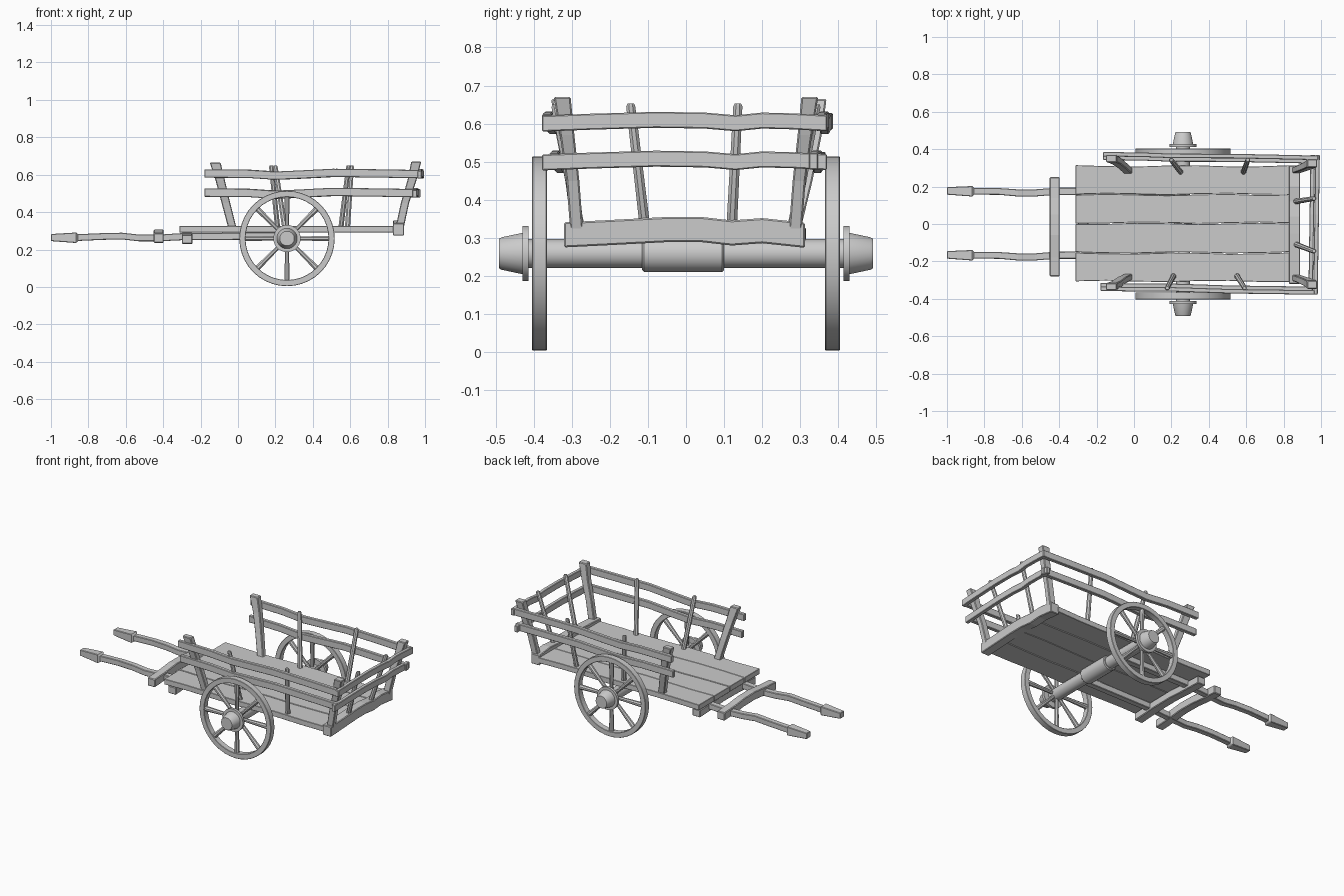
import bpy, bmesh, math
from mathutils import Vector

if "Cube" in bpy.data.objects:
    bpy.data.objects.remove(bpy.data.objects["Cube"])

X, Y, Z = Vector((1, 0, 0)), Vector((0, 1, 0)), Vector((0, 0, 1))


def finish(name, bm, bevel=0.0, smooth=False):
    bmesh.ops.recalc_face_normals(bm, faces=bm.faces)
    me = bpy.data.meshes.new(name)
    bm.to_mesh(me)
    bm.free()
    ob = bpy.data.objects.new(name, me)
    bpy.context.collection.objects.link(ob)
    if bevel:
        m = ob.modifiers.new("bevel", 'BEVEL')
        m.width, m.segments, m.limit_method = bevel, 1, 'ANGLE'
        m.angle_limit = math.radians(50)
    if smooth:
        bpy.ops.object.select_all(action='DESELECT')
        ob.select_set(True)
        bpy.context.view_layer.objects.active = ob
        bpy.ops.object.shade_smooth_by_angle(angle=math.radians(35))
    return ob


def loft(name, stations, u, v, n=4, bevel=0.004):
    """Skin sections (x, y, z, half width on u, half width on v); n=4 is a rectangle."""
    bm = bmesh.new()
    rings = []
    k = math.sqrt(2) if n == 4 else 1
    for x, y, z, a, b in stations:
        ring = []
        for i in range(n):
            t = 2 * math.pi * (i + 0.5) / n
            ring.append(bm.verts.new(Vector((x, y, z)) + u * (a * k * math.cos(t)) + v * (b * k * math.sin(t))))
        rings.append(ring)
    for r, s in zip(rings, rings[1:]):
        for i in range(n):
            j = (i + 1) % n
            bm.faces.new((r[i], r[j], s[j], s[i]))
    bm.faces.new(rings[0])
    bm.faces.new(rings[-1])
    return finish(name, bm, bevel if n == 4 else 0, n > 4)


def lathe(name, profile, n, ring=False):
    """Turn (radius, y) points about the axle line."""
    if not ring:
        return loft(name, [(AX, y, AZ, r, r) for r, y in profile], X, Z, n)
    bm = bmesh.new()
    rows = [[bm.verts.new((AX + r * math.cos(2 * math.pi * i / n), y, AZ + r * math.sin(2 * math.pi * i / n)))
             for r, y in profile] for i in range(n)]
    m = len(profile)
    for i in range(n):
        p, q = rows[i], rows[(i + 1) % n]
        for j in range(m):
            bm.faces.new((p[j], p[(j + 1) % m], q[(j + 1) % m], q[j]))
    return finish(name, bm, 0.002, True)


AX, AZ = 0.262, 0.259

# wheels with rim, spokes and hub caps
for s, side in ((-1, "front"), (1, "back")):
    lathe(side + "_wheel_rim", [(0.255, s * 0.365), (0.255, s * 0.404), (0.222, s * 0.404), (0.222, s * 0.365)], 40, True)
    for i in range(8):
        t = math.pi * i / 4
        d = Vector((math.cos(t), 0, math.sin(t)))
        side_dir = Vector((-d.z, 0, d.x))
        st = []
        for r, w in ((0.03, 0.011), (0.10, 0.012), (0.228, 0.016)):
            p = Vector((AX, s * 0.384, AZ)) + d * r
            st.append((p.x, p.y, p.z, w, w))
        loft(f"{side}_wheel_spoke_{i}", st, side_dir, Y, 8)
    lathe(side + "_hub_flange", [(0.073, s * 0.413), (0.073, s * 0.429)], 24)
    lathe(side + "_hub_cap", [(0.055, s * 0.428), (0.043, s * 0.484), (0.039, s * 0.491)], 24)

# axle with a thicker middle collar
lathe("axle", [(0.038, -0.42), (0.038, 0.42)], 20)
lathe("axle_collar", [(0.044, -0.115), (0.049, -0.11), (0.049, 0.095), (0.044, 0.10)], 20)

# floor planks with slightly wavy edges
edges = [-0.308, -0.155, 0.004, 0.158, 0.312]
for i in range(4):
    st = []
    for j in range(8):
        x = -0.312 + j * 1.146 / 7
        lo = edges[i] + 0.004 * math.sin(j * 1.7 + i * 2)
        hi = edges[i + 1] + 0.004 * math.sin(j * 1.7 + (i + 1) * 2)
        st.append((x, (lo + hi) / 2, 0.308 + 0.001 * (i % 2), (hi - lo) / 2 - 0.0015, 0.0175))
    loft(f"floor_plank_{i}", st, Y, Z, bevel=0.002)

# rear beam and the two front crossbars
loft("rear_beam", [(0.858, y, z, 0.030, 0.033) for y, z in
     ((-0.32, 0.308), (-0.2, 0.314), (-0.05, 0.322), (0.04, 0.322), (0.12, 0.313), (0.2, 0.319), (0.312, 0.307))], X, Z)
loft("under_crossbar", [(-0.272, y, z, 0.028, 0.024) for y, z in
     ((-0.285, 0.254), (-0.12, 0.264), (0.03, 0.266), (0.12, 0.26), (0.285, 0.254))], X, Z)
loft("front_crossbar", [(-0.424, y, z, 0.027, 0.026) for y, z in
     ((-0.28, 0.262), (-0.18, 0.268), (-0.06, 0.28), (0.05, 0.278), (0.14, 0.268), (0.25, 0.262))], X, Z)

# pull shafts with flared grips
for y0, side in ((-0.170, "front"), (0.172, "back")):
    s = 1 if y0 > 0 else -1
    path = [(-1.0, 0.005, 0.264, 0.020, 0.019), (-0.865, 0.003, 0.263, 0.028, 0.028),
            (-0.855, 0.003, 0.264, 0.018, 0.018), (-0.72, 0.002, 0.270, 0.018, 0.018),
            (-0.62, -0.006, 0.272, 0.019, 0.018), (-0.53, -0.006, 0.262, 0.019, 0.018),
            (-0.42, 0.003, 0.262, 0.019, 0.018), (-0.28, 0.003, 0.270, 0.019, 0.019),
            (AX, 0.0, 0.272, 0.019, 0.019)]
    loft(side + "_shaft", [(x, y0 + dy, z, a, b) for x, dy, z, a, b in path], Y, Z, bevel=0.003)

# side walls: two bent rails, two posts and two stakes each
wave = ((0.0, 0.002), (0.2, 0.001), (0.33, -0.009), (0.43, -0.004), (0.6, 0.006), (0.8, 0.003), (1.0, -0.001))
for s, side, ya, yb, x0, x1 in ((-1, "front", 0.345, 0.366, -0.18, 0.965), (1, "back", 0.373, 0.354, -0.165, 0.985)):
    for lvl, z, dy in (("lower", 0.502, -0.019), ("upper", 0.604, 0.0)):
        st = []
        for t, dz in wave:
            y = ya + (yb - ya) * t + dy + dz * 0.3
            st.append((x0 + (x1 - x0) * t - (0.01 if lvl == "lower" else 0) * t, s * y, z + dz, 0.012, 0.022))
        loft(f"{side}_{lvl}_side_rail", st, Y, Z, bevel=0.003)
    yt = 0.335 if s < 0 else 0.350
    loft(side + "_wall_post", [(-0.03, s * 0.283, 0.315, 0.022, 0.016), (-0.065, s * (yt - 0.035), 0.45, 0.023, 0.017),
         (-0.095, s * (yt - 0.012), 0.57, 0.025, 0.018), (-0.122, s * yt, 0.665, 0.029, 0.019)], X, Y)
    loft(side + "_corner_post", [(0.865, s * 0.287, 0.32, 0.022, 0.017), (0.893, s * 0.297, 0.45, 0.022, 0.017),
         (0.93, s * 0.312, 0.57, 0.024, 0.019), (0.953, s * 0.325, 0.67, 0.027, 0.022)], X, Y)
    for i, (xb, xt) in enumerate(((0.212, 0.178), (0.55, 0.59)) if s < 0 else ((0.25, 0.2), (0.585, 0.608))):
        loft(f"{side}_side_stake_{i}", [(xb, s * 0.277, 0.315, 0.015, 0.015), (xt, s * 0.341, 0.643, 0.013, 0.013),
             (xt, s * 0.343, 0.650, 0.009, 0.009)], X, Y, 8)

# tail wall: two bent rails and two stakes
for lvl, z, x in (("lower", 0.5, 0.950), ("upper", 0.602, 0.976)):
    loft(lvl + "_tail_rail", [(x + 0.015 * y, y, z + dz, 0.012, 0.021) for y, dz in
         ((-0.378, -0.002), (-0.25, 0.003), (-0.08, 0.008), (0.05, 0.006), (0.13, -0.001), (0.2, 0.006),
          (0.28, 0.004), (0.37, -0.001))], X, Z, bevel=0.003)
for i, (yb, yt) in enumerate(((-0.108, -0.145), (0.12, 0.136))):
    loft(f"tail_stake_{i}", [(0.862, yb, 0.33, 0.015, 0.015), (0.96, yt, 0.645, 0.013, 0.013),
         (0.962, yt, 0.653, 0.009, 0.009)], X, Y, 8)
